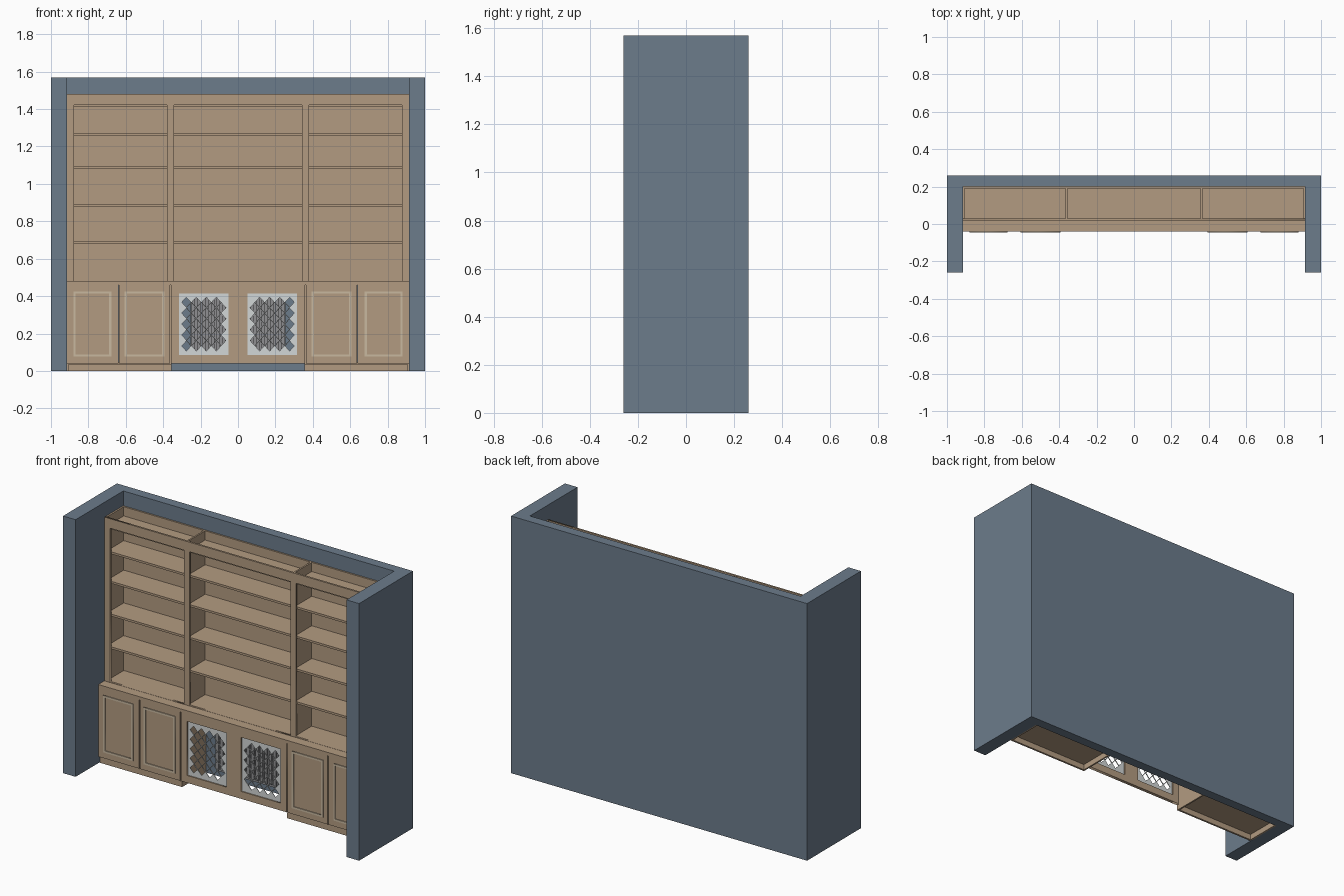
import bpy
from mathutils import Matrix
from math import pi

if "Cube" in bpy.data.objects:
    bpy.data.objects.remove(bpy.data.objects["Cube"])


def material(name, rgb):
    m = bpy.data.materials.new(name)
    m.diffuse_color = (*rgb, 1)
    m.use_nodes = True
    m.node_tree.nodes["Principled BSDF"].inputs["Base Color"].default_value = m.diffuse_color
    return m


WALL = material("wall_blue", (0.15, 0.20, 0.26))
WOOD = material("wood", (0.45, 0.33, 0.22))
TRIM = material("trim", (0.58, 0.48, 0.35))
GRILLE = material("grille_white", (0.65, 0.68, 0.68))
METAL = material("radiator_grey", (0.28, 0.28, 0.29))


def add(name, mesh, mat):
    mesh.materials.clear()
    mesh.materials.append(mat)
    ob = bpy.data.objects.new(name, mesh)
    bpy.context.collection.objects.link(ob)
    return ob


def box(name, x, y, z, mat=WOOD):
    """Box from (min, max) pairs."""
    x = sorted(x)
    bpy.ops.mesh.primitive_cube_add(size=1)
    ob = bpy.context.object
    ob.name = name
    mid = [(a + b) / 2 for a, b in (x, y, z)]
    size = [b - a for a, b in (x, y, z)]
    ob.data.transform(Matrix.Translation(mid) @ Matrix.Diagonal((*size, 1)))
    ob.data.materials.append(mat)
    return ob


def rect(x0, x1, z0, z1):
    return [(x0, z0), (x1, z0), (x1, z1), (x0, z1)]


def plate(name, loops, y, mat):
    """Upright flat plate: first loop is the outline, the rest are holes."""
    cu = bpy.data.curves.new(name, 'CURVE')
    cu.dimensions = '2D'
    cu.fill_mode = 'BOTH'
    cu.extrude = (y[1] - y[0]) / 2
    for pts in loops:
        sp = cu.splines.new('POLY')
        sp.points.add(len(pts) - 1)
        for p, (px, pz) in zip(sp.points, pts):
            p.co = (px, pz, 0, 1)
        sp.use_cyclic_u = True
    tmp = bpy.data.objects.new(name + "_curve", cu)
    bpy.context.collection.objects.link(tmp)
    dg = bpy.context.evaluated_depsgraph_get()
    mesh = bpy.data.meshes.new_from_object(tmp.evaluated_get(dg))
    bpy.data.objects.remove(tmp)
    mesh.transform(Matrix.Translation((0, (y[0] + y[1]) / 2, 0)) @ Matrix.Rotation(pi / 2, 4, 'X'))
    return add(name, mesh, mat)


# Alcove walls
box("back_wall", (-1, 1), (0.2, 0.26), (0, 1.57), WALL)
for s, side in ((-1, "left"), (1, "right")):
    box(side + "_wall", (s * 0.915, s), (-0.26, 0.2), (0, 1.57), WALL)

# Upper bookcase: face frame, back and shelves
OUT, DIV = 0.915, 0.36
plate("face_frame", [
    rect(-OUT, OUT, 0.48, 1.48),
    rect(-0.877, -0.379, 0.481, 1.422),
    rect(-0.341, 0.341, 0.481, 1.422),
    rect(0.379, 0.877, 0.481, 1.422)], (0.018, 0.03), WOOD)
box("bookcase_back", (-OUT, OUT), (0.19, 0.2), (0.48, 1.48))
for z in (0.68, 0.88, 1.08, 1.26, 1.411):
    for i, (a, b) in enumerate(((-0.905, -0.365), (-0.355, 0.355), (0.365, 0.905))):
        box(f"shelf_{z}_{i}", (a, b), (0.03, 0.19), (z, z + 0.013))
for s, side in ((-1, "left"), (1, "right")):
    box(side + "_upper_side", (s * 0.905, s * OUT), (0.03, 0.19), (0.48, 1.48))
    box(side + "_upper_divider", (s * 0.355, s * 0.365), (0.03, 0.19), (0.48, 1.48))

# Base cabinets
box("counter", (-OUT, OUT), (-0.041, 0.2), (0.46, 0.48))
for s, side in ((-1, "left"), (1, "right")):
    box(side + "_base_side", (s * 0.905, s * OUT), (-0.02, 0.2), (0, 0.46))
    box(side + "_base_divider", (s * 0.355, s * 0.365), (-0.02, 0.2), (0, 0.46))
    box(side + "_base_floor", (s * 0.365, s * 0.905), (-0.02, 0.2), (0.035, 0.047))
    box(side + "_toe_kick", (s * 0.355, s * 0.91), (-0.032, -0.02), (0, 0.035))
    for n, (a, b, c, d) in enumerate(((0.64, OUT, 0.677, 0.88), (0.3625, 0.635, 0.394, 0.606))):
        box(f"{side}_door_{n}", (s * a, s * b), (-0.041, -0.021), (0.04, 0.46))
        c, d = sorted((s * c, s * d))
        w = 0.012
        plate(f"{side}_door_moulding_{n}", [
            rect(c, d, 0.077, 0.425),
            rect(c + w, d - w, 0.077 + w, 0.425 - w)], (-0.046, -0.041), TRIM)

# Centre front with two openings
plate("centre_front", [
    rect(-0.3575, 0.3575, 0.04, 0.46),
    rect(-0.315, -0.05, 0.085, 0.415),
    rect(0.05, 0.315, 0.085, 0.415)], (-0.041, -0.021), WOOD)

# Diamond-pierced grilles
P, Q, K = 0.0535, 0.0585, 0.45
for s, side in ((-1, "left"), (1, "right")):
    holes = []
    for row in range(9):
        for col in range(4):
            cx = s * (0.303 - P * (0.5 + col + 0.5 * (row % 2)))
            cz = 0.104 + Q * 0.5 * (row + 1)
            holes.append([(cx - K * P, cz), (cx, cz - K * Q), (cx + K * P, cz), (cx, cz + K * Q)])
    x0, x1 = sorted((s * 0.05, s * 0.315))
    plate(side + "_grille", [rect(x0, x1, 0.085, 0.415)] + holes, (-0.034, -0.03), GRILLE)

# Radiator behind the grilles
box("radiator_panel", (-0.255, 0.255), (0.15, 0.185), (0.06, 0.42), METAL)
for i in range(17):
    x = -0.24 + i * 0.03
    box(f"radiator_fin_{i}", (x - 0.009, x + 0.009), (0.14, 0.15), (0.075, 0.405), METAL)
for s, side in ((-1, "left"), (1, "right")):
    box(side + "_radiator_bracket", (s * 0.17, s * 0.19), (0.185, 0.2), (0.1, 0.38), METAL)
